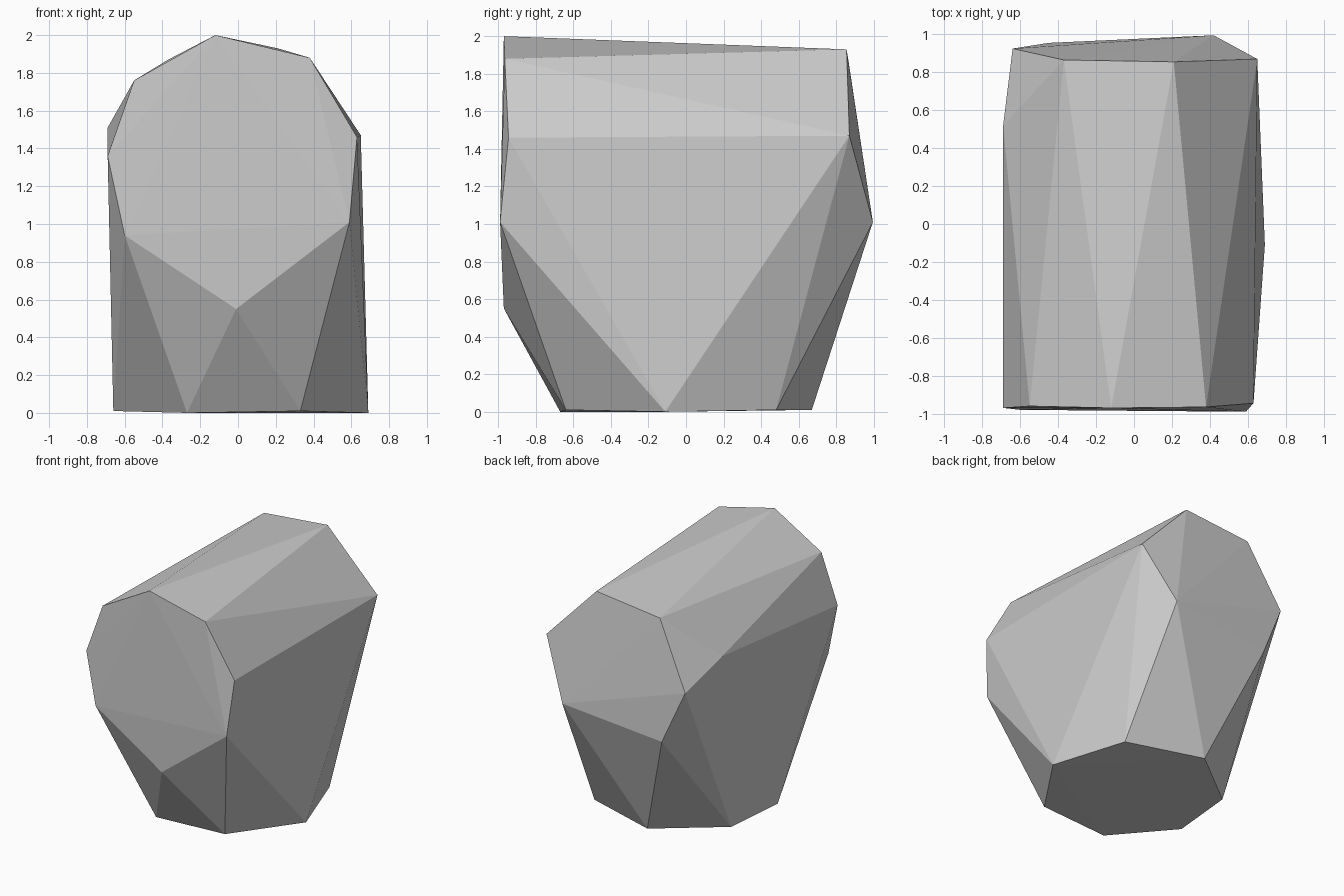
import bpy
import bmesh

default_cube = bpy.data.objects.get("Cube")
if default_cube:
    bpy.data.objects.remove(default_cube, do_unlink=True)


def flat_material(name, colour):
    material = bpy.data.materials.new(name)
    material.use_nodes = True
    material.diffuse_color = colour
    shader = next(n for n in material.node_tree.nodes if n.type == "BSDF_PRINCIPLED")
    shader.inputs["Base Color"].default_value = colour
    return material


def faceted_hull(name, outlines, material):
    """Wrap chipped outlines in one convex, flat-shaded solid."""
    bm = bmesh.new()
    for outline in outlines:
        for corner in outline:
            bm.verts.new(corner)
    result = bmesh.ops.convex_hull(bm, input=bm.verts[:])
    loose = set(result["geom_interior"]) | set(result["geom_unused"])
    loose_verts = [item for item in loose if isinstance(item, bmesh.types.BMVert)]
    if loose_verts:
        bmesh.ops.delete(bm, geom=loose_verts, context="VERTS")
    bmesh.ops.recalc_face_normals(bm, faces=bm.faces[:])
    mesh = bpy.data.meshes.new(name)
    bm.to_mesh(mesh)
    bm.free()
    mesh.materials.append(material)
    mesh.shade_flat()
    rock = bpy.data.objects.new(name, mesh)
    bpy.context.scene.collection.objects.link(rock)
    return rock


# Base: the seven-sided footprint
base_outline = [
    (.69, -.11, 0), (.49, .48, .01), (-.12, .67, .01), (-.61, .29, .01),
    (-.66, -.24, .01), (-.27, -.67, 0), (.33, -.64, .01),
]

# Front: the broad, nearly flat broken face
front_outline = [
    (-.12, -.97, 2), (.38, -.965, 1.88), (.63, -.945, 1.46), (.59, -.99, 1.01),
    (-.01, -.97, .55), (-.6, -.98, .94), (-.69, -.97, 1.36), (-.55, -.96, 1.76),
]

# Back: the rounded broken face and its chipped shoulder
back_outline = [
    (.21, .855, 1.93), (.65, .87, 1.47), (.42, .995, 1.01), (-.45, .955, .915),
    (-.64, .925, 1.35), (-.37, .865, 1.87), (-.69, .52, 1.51),
]

stone_grey = flat_material("stone grey", (.6, .6, .6, 1))
faceted_hull("rock", [base_outline, front_outline, back_outline], stone_grey)
